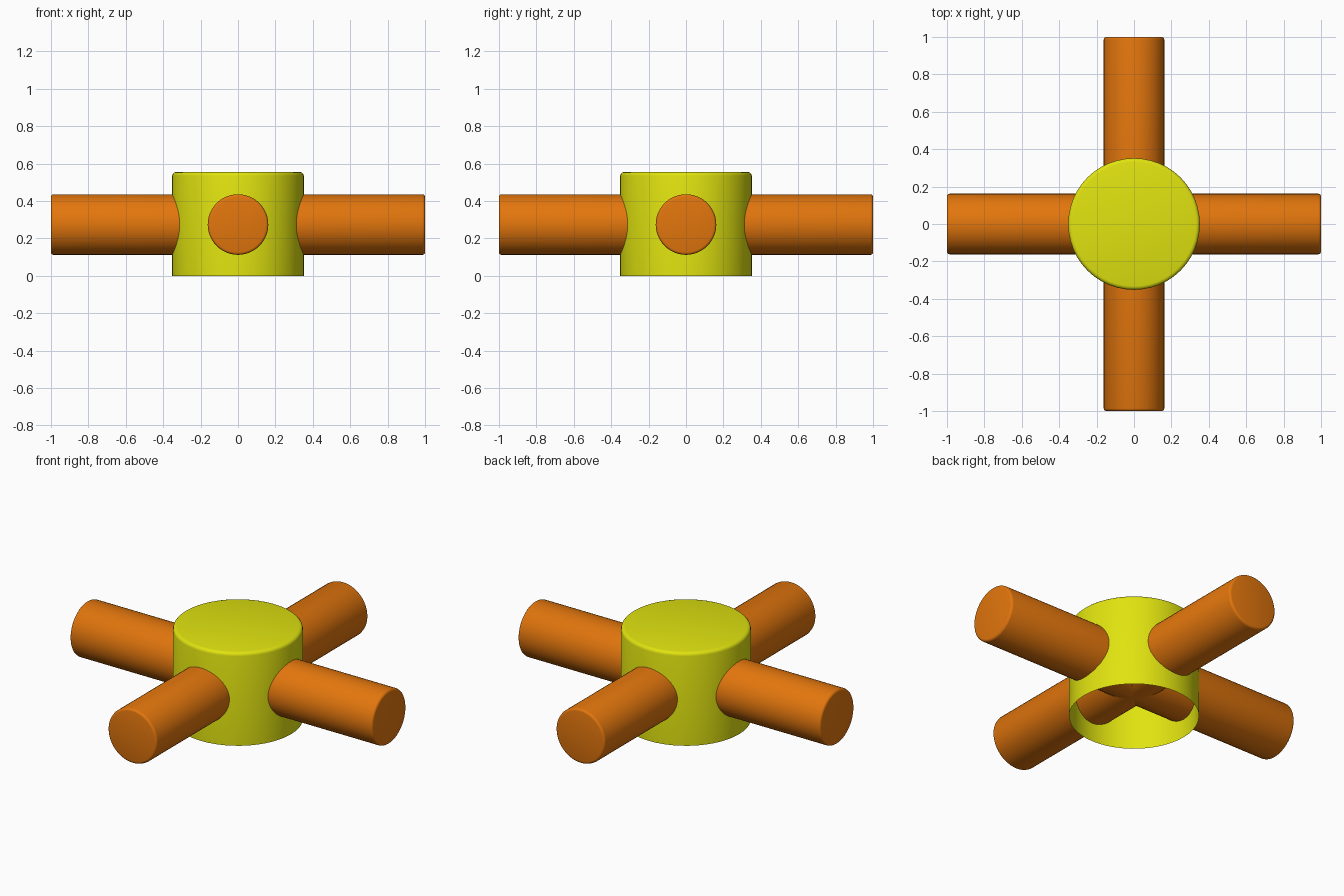
import bpy, bmesh, math
from mathutils import Matrix

if "Cube" in bpy.data.objects:
    bpy.data.objects.remove(bpy.data.objects["Cube"])

HUB_R, HUB_H = 0.352, 0.555
ARM_R, ARM_Z = 0.162, 0.274


def material(name, rgb):
    m = bpy.data.materials.new(name)
    m.diffuse_color = (*rgb, 1)
    m.use_nodes = True
    m.node_tree.nodes["Principled BSDF"].inputs["Base Color"].default_value = m.diffuse_color
    return m


yellow = material("yellow", (0.75, 0.77, 0.005))
orange = material("orange", (0.76, 0.18, 0.004))


def rounded_cylinder(name, radius, length, bevel, mat, matrix, open_bottom=False):
    """Cylinder along z with softened rims, optionally open underneath."""
    bm = bmesh.new()
    bmesh.ops.create_cone(bm, cap_ends=True, segments=48,
                          radius1=radius, radius2=radius, depth=length)
    if open_bottom:
        bm.normal_update()
        caps = [f for f in bm.faces if f.normal.z < -0.9]
        bmesh.ops.delete(bm, geom=caps, context='FACES')
    # round only the rims that still carry a cap
    rims = [e for e in bm.edges if len(e.link_faces) == 2
            and abs(e.verts[0].co.z - e.verts[1].co.z) < 1e-4]
    bmesh.ops.bevel(bm, geom=rims, offset=bevel, segments=3, profile=0.5,
                    affect='EDGES')
    bm.transform(matrix)
    mesh = bpy.data.meshes.new(name)
    bm.to_mesh(mesh)
    bm.free()
    mesh.materials.append(mat)
    obj = bpy.data.objects.new(name, mesh)
    bpy.context.collection.objects.link(obj)
    bpy.ops.object.select_all(action='DESELECT')
    obj.select_set(True)
    bpy.context.view_layer.objects.active = obj
    bpy.ops.object.shade_smooth_by_angle(angle=math.radians(40))
    return obj


# Hub: thin shell, closed on top and open underneath
rounded_cylinder("hub_cap", HUB_R, HUB_H, 0.02, yellow,
                 Matrix.Translation((0, 0, HUB_H / 2)), open_bottom=True)

# Two bars crossing through the hub
for name, axis in (("side_bar", 'Y'), ("front_back_bar", 'X')):
    rounded_cylinder(name, ARM_R, 2.0, 0.014, orange,
                     Matrix.Translation((0, 0, ARM_Z)) @ Matrix.Rotation(math.pi / 2, 4, axis))
